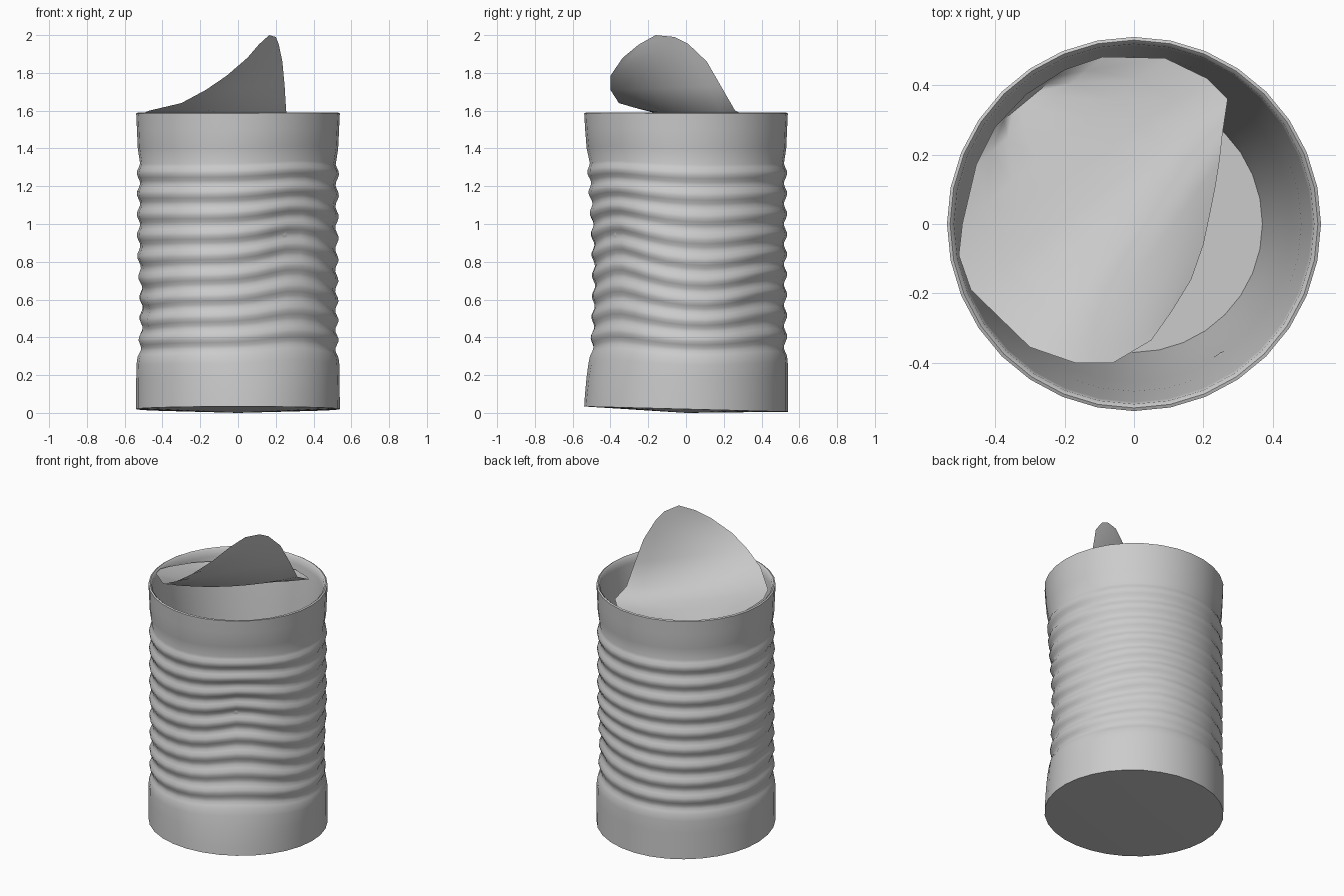
import bpy, bmesh
from math import sin, cos, pi, exp, radians

if "Cube" in bpy.data.objects:
    bpy.data.objects.remove(bpy.data.objects["Cube"])

SEG = 32


def wrap(a):
    return (a + pi) % (2 * pi) - pi


def bump(a, z, deg, zc, wa, wz):
    """Soft dent weight around an angle and a height."""
    return exp(-0.5 * (wrap(a - radians(deg)) / wa) ** 2 - 0.5 * ((z - zc) / wz) ** 2)


def finish(name, bm, angle=40):
    me = bpy.data.meshes.new(name)
    bm.to_mesh(me)
    bm.free()
    ob = bpy.data.objects.new(name, me)
    bpy.context.collection.objects.link(ob)
    bpy.ops.object.select_all(action='DESELECT')
    ob.select_set(True)
    bpy.context.view_layer.objects.active = ob
    bpy.ops.object.shade_smooth_by_angle(angle=radians(angle))
    return ob


def bridge(bm, a, b):
    for i in range(SEG):
        j = (i + 1) % SEG
        bm.faces.new((a[i], a[j], b[j], b[i]))


# Can body: ribbed, dented wall with a rolled rim and a plain tapering inside
def dent(a, z):
    fade = min(1, max(0, (z - 0.02) / 0.25)) * min(1, max(0, (1.585 - z) / 0.3))
    return fade * (0.066 * bump(a, z, -65, 0.68, 0.48, 0.38)
                   + 0.018 * bump(a, z, -55, 0.88, 0.12, 0.12)
                   + 0.03 * bump(a, z, 190, 0.55, 0.18, 0.13)
                   + 0.02 * bump(a, z, 45, 0.52, 0.2, 0.12))


def wall_radius(a, z):
    if z < 0.28:
        r = 0.539
    elif z > 1.32:
        r = 0.527 + 0.012 * (z - 1.32) / 0.265
    else:
        r = 0.527 + 0.009 * cos(2 * pi * (z - 1.27) / 0.109)
    return r - dent(a, z)


def wall_shift(a, z):
    return (0.06 * bump(a, z, -50, 0.75, 0.35, 0.35)
            - 0.03 * bump(a, z, 10, 0.75, 0.35, 0.3)
            + 0.03 * bump(a, z, 60, 0.6, 0.35, 0.2)
            - 0.02 * bump(a, z, 200, 0.6, 0.3, 0.2))


bm = bmesh.new()
heights = [0.02, 0.09, 0.18, 0.26] + [0.28 + 1.04 * i / 57 for i in range(1, 58)] + [1.4, 1.5, 1.585]
angles = [2 * pi * i / SEG for i in range(SEG)]
rings = []
for k, z in enumerate(heights):
    ring = []
    for a in angles:
        r = wall_radius(a, z)
        dz = -0.014 * sin(a) if k == 0 else wall_shift(a, z)
        ring.append(bm.verts.new((r * cos(a), r * sin(a), z + dz)))
    rings.append(ring)
inside = [(0.53, 1.59), (0.519, 1.58), (0.513, 1.54), (0.482, 1.3), (0.455, 1.0),
          (0.43, 0.7), (0.40, 0.4), (0.37, 0.1)]
for r, z in inside:
    rings.append([bm.verts.new((r * cos(a), r * sin(a), z)) for a in angles])
for a, b in zip(rings, rings[1:]):
    bridge(bm, a, b)
bm.faces.new(rings[-1])
base = bm.verts.new((0, 0, 0.0))
for i in range(SEG):
    bm.faces.new((rings[0][(i + 1) % SEG], rings[0][i], base))
finish("can_body", bm)

# Torn lid: straight chords between its two edges, curling up to the tip
left = [(-0.40, 0.28, 1.52), (-0.455, 0.17, 1.54), (-0.495, 0.0, 1.57),
        (-0.505, -0.09, 1.585), (-0.47, -0.19, 1.60), (-0.30, -0.355, 1.64),
        (-0.17, -0.40, 1.71), (-0.06, -0.40, 1.785), (0.05, -0.335, 1.88),
        (0.11, -0.25, 1.95)]
right = [(-0.20, 0.445, 1.51), (-0.09, 0.482, 1.51), (0.09, 0.478, 1.52),
         (0.21, 0.42, 1.53), (0.27, 0.36, 1.55), (0.255, 0.26, 1.60),
         (0.247, 0.185, 1.73), (0.235, 0.11, 1.86), (0.215, 0.01, 1.955),
         (0.20, -0.06, 1.99)]
bm = bmesh.new()
N = 8
rows = []
for p, q in zip(left, right):
    # the flat part sags a little between its edges
    sag = 0.04 if p[2] < 1.65 else 0.0
    row = []
    for i in range(N + 1):
        t = i / N
        x, y, z = [u + (v - u) * t for u, v in zip(p, q)]
        row.append(bm.verts.new((x, y, z - sag * 4 * t * (1 - t))))
    rows.append(row)
for a, b in zip(rows, rows[1:]):
    for i in range(N):
        bm.faces.new((a[i], b[i], b[i + 1], a[i + 1]))
hinge = bm.verts.new((-0.31, 0.375, 1.51))
tip = bm.verts.new((0.165, -0.16, 2.0))
for i in range(N):
    bm.faces.new((hinge, rows[0][i], rows[0][i + 1]))
    bm.faces.new((tip, rows[-1][i + 1], rows[-1][i]))
finish("torn_lid", bm, 60)
